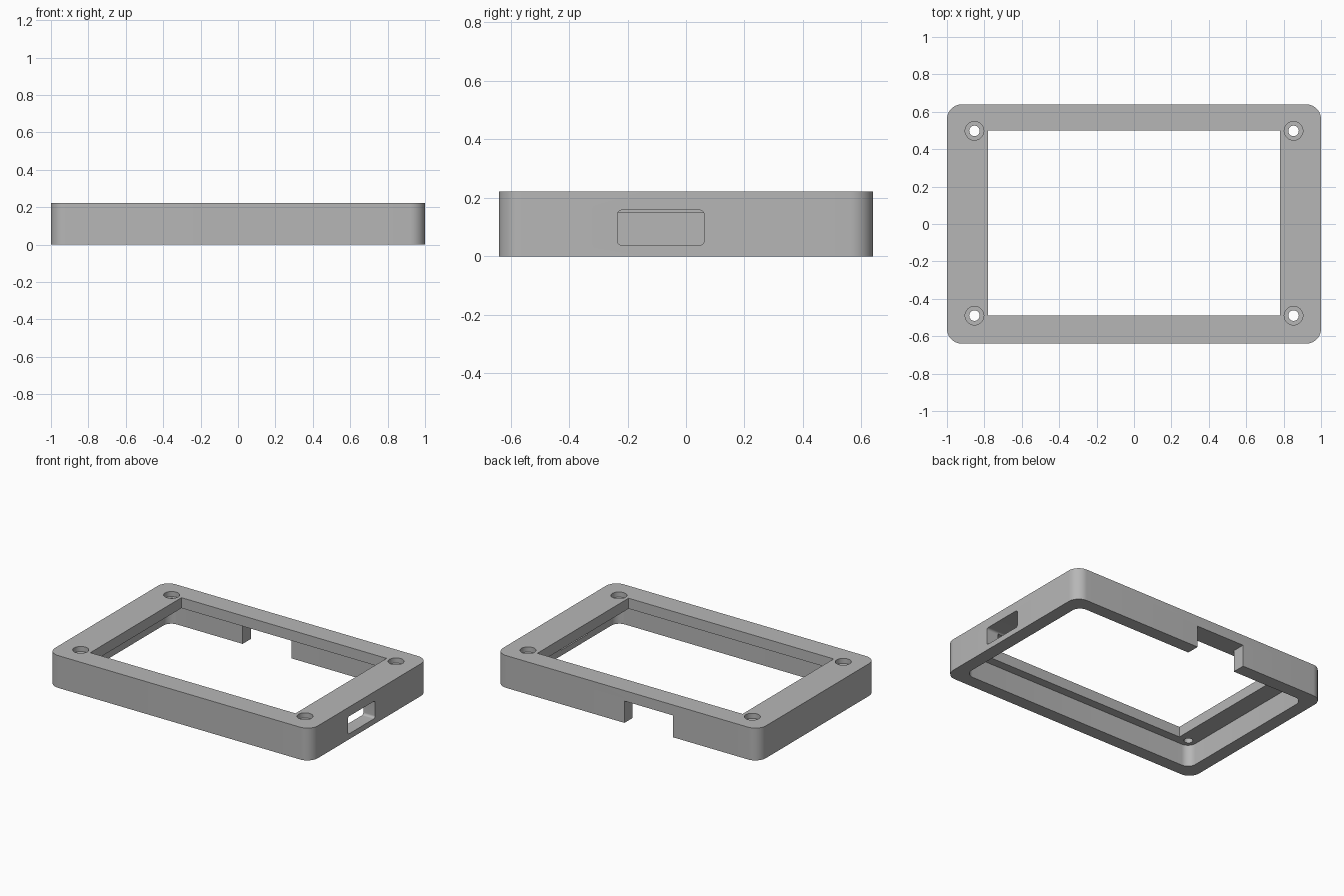
import bpy, bmesh, math
from mathutils import Matrix

cube = bpy.data.objects.get("Cube")
if cube:
    bpy.data.objects.remove(cube, do_unlink=True)

HEIGHT = 0.222
LID_UNDERSIDE = 0.15
WALL = 0.09

grey = bpy.data.materials.new("plain grey")
grey.use_nodes = True
grey.diffuse_color = (0.47, 0.47, 0.47, 1)
grey.node_tree.nodes["Principled BSDF"].inputs["Base Color"].default_value = grey.diffuse_color


def rounded_outline(x0, x1, y0, y1, radius, steps=10):
    """Counter-clockwise outline of a rectangle with rounded corners."""
    if radius == 0:
        return [(x1, y1), (x0, y1), (x0, y0), (x1, y0)]
    centres = [(x1 - radius, y1 - radius), (x0 + radius, y1 - radius),
               (x0 + radius, y0 + radius), (x1 - radius, y0 + radius)]
    points = []
    for corner, (cx, cy) in enumerate(centres):
        for i in range(steps + 1):
            a = math.pi / 2 * (corner + i / steps)
            points.append((cx + radius * math.cos(a), cy + radius * math.sin(a)))
    return points


def circle_outline(cx, cy, radius, sides=32):
    return [(cx + radius * math.cos(math.tau * i / sides),
             cy + radius * math.sin(math.tau * i / sides)) for i in range(sides)]


def prism(name, outline, low, high, along_x=False):
    """Extrude an outline along z, or along x with the outline read as (y, z)."""
    bm = bmesh.new()
    base = bm.faces.new([bm.verts.new((u, v, low)) for u, v in outline])
    extruded = bmesh.ops.extrude_face_region(bm, geom=[base])
    top = [e for e in extruded["geom"] if isinstance(e, bmesh.types.BMVert)]
    bmesh.ops.translate(bm, verts=top, vec=(0, 0, high - low))
    if along_x:
        cycle = Matrix(((0, 0, 1, 0), (1, 0, 0, 0), (0, 1, 0, 0), (0, 0, 0, 1)))
        bmesh.ops.transform(bm, matrix=cycle, verts=bm.verts)
    bmesh.ops.recalc_face_normals(bm, faces=bm.faces)
    mesh = bpy.data.meshes.new(name)
    bm.to_mesh(mesh)
    bm.free()
    obj = bpy.data.objects.new(name, mesh)
    bpy.context.collection.objects.link(obj)
    mesh.materials.append(grey)
    return obj


# Outer block of the bezel
bezel = prism("bezel_frame", rounded_outline(-1, 1, -0.64, 0.64, 0.08), 0, HEIGHT)

# Underside cavity, display window, rear cable notch and side port
cutters = [
    prism("cavity_cutter", rounded_outline(-1 + WALL, 1 - WALL, -0.64 + WALL, 0.64 - WALL, 0.06),
          -0.1, LID_UNDERSIDE),
    prism("window_cutter", rounded_outline(-0.78, 0.78, -0.49, 0.5, 0), 0.1, 0.4),
    prism("notch_cutter", rounded_outline(-0.35, 0.02, 0.52, 0.8, 0), -0.1, LID_UNDERSIDE),
    prism("port_cutter", rounded_outline(-0.235, 0.062, 0.038, 0.158, 0.016), 0.86, 1.1, True),
]

# Screw holes with wider head recesses
for x in (-0.853, 0.853):
    for y in (-0.49, 0.498):
        cutters.append(prism("screw_hole_cutter", circle_outline(x, y, 0.028), 0.05, 0.4))
        cutters.append(prism("screw_head_cutter", circle_outline(x, y, 0.05), HEIGHT - 0.035, 0.4))

# Cut every opening, then drop the cutters
bpy.ops.object.select_all(action="DESELECT")
bpy.context.view_layer.objects.active = bezel
bezel.select_set(True)
for cutter in cutters:
    cutter.hide_render = True
    cut = bezel.modifiers.new(cutter.name, "BOOLEAN")
    cut.operation = "DIFFERENCE"
    cut.solver = "EXACT"
    cut.object = cutter
    bpy.ops.object.modifier_apply(modifier=cut.name)
    bpy.data.objects.remove(cutter, do_unlink=True)

bpy.ops.object.shade_smooth_by_angle(angle=math.radians(30))
